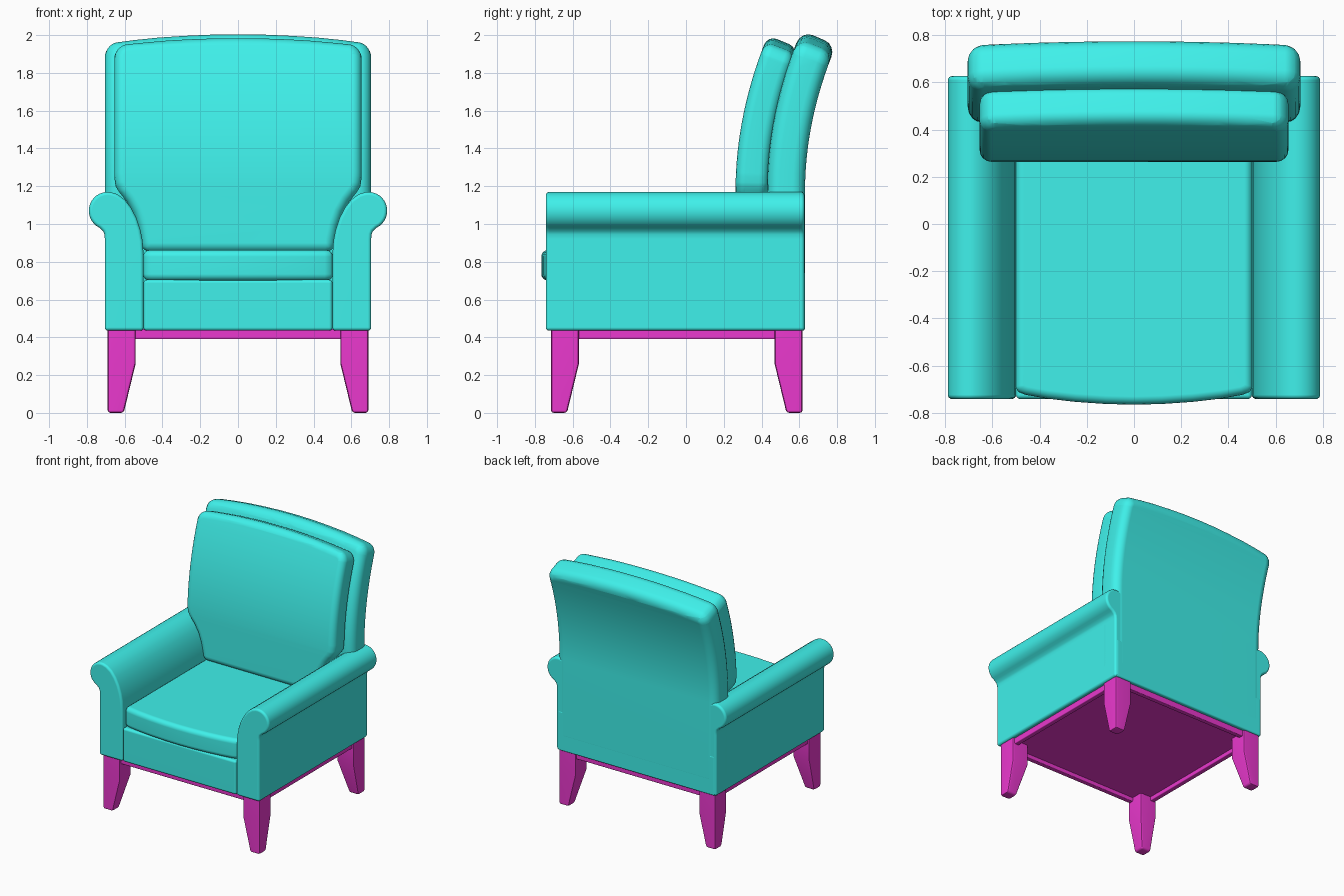
import bpy, bmesh, math
from mathutils import Vector

if "Cube" in bpy.data.objects:
    bpy.data.objects.remove(bpy.data.objects["Cube"])


def material(name, rgb):
    m = bpy.data.materials.new(name)
    m.diffuse_color = (*rgb, 1)
    m.use_nodes = True
    m.node_tree.nodes["Principled BSDF"].inputs["Base Color"].default_value = m.diffuse_color
    return m


FABRIC = material("teal_fabric", (0.05, 0.88, 0.83))
WOOD = material("magenta_wood", (0.83, 0.04, 0.62))


def finish(bm, name, mat):
    bmesh.ops.recalc_face_normals(bm, faces=bm.faces)
    me = bpy.data.meshes.new(name)
    bm.to_mesh(me)
    bm.free()
    me.materials.append(mat)
    me.polygons.foreach_set("use_smooth", [True] * len(me.polygons))
    me.set_sharp_from_angle(angle=math.radians(40))
    ob = bpy.data.objects.new(name, me)
    bpy.context.collection.objects.link(ob)
    wn = ob.modifiers.new("weighted_normals", 'WEIGHTED_NORMAL')
    wn.keep_sharp = True
    return ob


def round_edges(bm, radius, segments=4):
    bmesh.ops.recalc_face_normals(bm, faces=bm.faces)
    edges = [e for e in bm.edges if e.calc_face_angle(0) > 0.7]
    bmesh.ops.bevel(bm, geom=edges, offset=radius, segments=segments, profile=0.5,
                    affect='EDGES', clamp_overlap=False)


def prism(name, outline, axis, lo, hi, radius, mat=FABRIC, lean=False):
    """Extrude an outline along y or z, round its edges, optionally lean it back."""
    place = (lambda u, v, t: (u, t, v)) if axis == 'y' else (lambda u, v, t: (u, v, t))
    bm = bmesh.new()
    a = [bm.verts.new(place(u, v, lo)) for u, v in outline]
    b = [bm.verts.new(place(u, v, hi)) for u, v in outline]
    bm.faces.new(a)
    bm.faces.new(b)
    n = len(a)
    for i in range(n):
        j = (i + 1) % n
        bm.faces.new((a[i], a[j], b[j], b[i]))
    round_edges(bm, radius)
    if lean:
        for k in range(16):
            bmesh.ops.bisect_plane(bm, geom=bm.verts[:] + bm.edges[:] + bm.faces[:],
                                   plane_co=(0, 0, 1.17 + 0.05 * k), plane_no=(0, 0, 1))
        mid = (lo + hi) / 2
        for v in bm.verts:
            h = max(0, v.co.z - 1.17)
            ang, t = math.atan(0.52 * h), v.co.y - mid
            v.co.y = mid + 0.26 * h * h + t * math.cos(ang)
            v.co.z -= t * math.sin(ang)
    return finish(bm, name, mat)


def box(name, x0, x1, y0, y1, z0, z1, radius, mat=FABRIC):
    return prism(name, [(x0, y0), (x1, y0), (x1, y1), (x0, y1)], 'z', z0, z1, radius, mat)


def arc(cx, cz, r, start, end, steps):
    return [(cx + r * math.cos(math.radians(start + (end - start) * i / steps)),
             cz + r * math.sin(math.radians(start + (end - start) * i / steps)))
            for i in range(steps + 1)]


def mirrored(half):
    return half + [(-x, z) for x, z in reversed(half) if x > 1e-6]


# Rolled arms
arm = [(0.705, 0.435), (0.5, 0.435), (0.5, 0.84), (0.505, 0.91), (0.517, 0.97),
       (0.537, 1.03), (0.565, 1.085), (0.6, 1.13), (0.64, 1.158)]
arm += arc(0.69, 1.07, 0.1, 100, -65, 14) + [(0.714, 0.962), (0.707, 0.945), (0.705, 0.92)]
for side, s in (("right", 1), ("left", -1)):
    prism(side + "_arm", [(s * x, z) for x, z in arm], 'y', -0.742, 0.627, 0.018)

# Seat base and lower back
box("seat_base", -0.5, 0.5, -0.742, 0.5, 0.435, 0.705, 0.018)
box("lower_back", -0.69, 0.69, 0.45, 0.629, 0.435, 0.75, 0.012)

# Seat cushion with a bowed front
seat = [(0.503, 0.43), (0.503, -0.69), (0.49, -0.712), (0.46, -0.724), (0.37, -0.74),
        (0.25, -0.754), (0.12, -0.763), (0, -0.766)]
prism("seat_cushion", mirrored(seat), 'z', 0.7, 0.862, 0.035)

# Leaning back panel with an arched top
back = [(0.705, 0.5)] + arc(0.63, 1.87, 0.075, 0, 82, 7)
back += [(0.55, 1.956), (0.42, 1.969), (0.28, 1.978), (0.14, 1.984), (0, 1.986)]
prism("back_panel", mirrored(back), 'y', 0.43, 0.63, 0.065, lean=True)

# Back cushion, shaped to fit between the arms
pad = [(0.51, 0.85), (0.515, 0.92), (0.53, 0.99), (0.555, 1.06), (0.59, 1.12), (0.63, 1.17),
       (0.648, 1.2), (0.655, 1.25)]
pad += arc(0.58, 1.86, 0.075, 0, 82, 7)
pad += [(0.48, 1.945), (0.36, 1.955), (0.24, 1.961), (0.12, 1.965), (0, 1.966)]
prism("back_cushion", mirrored(pad), 'y', 0.262, 0.435, 0.05, lean=True)

# Tapered legs with straight outer faces
for end, oy, sy in (("front", -0.715, 1), ("back", 0.617, -1)):
    for side, s in (("right", 1), ("left", -1)):
        bm = bmesh.new()
        rings = []
        for z, w in ((0, 0.085), (0.26, 0.148), (0.45, 0.148)):
            rings.append([bm.verts.new((s * (0.69 - u * w), oy + sy * v * w, z))
                          for u, v in ((0, 0), (1, 0), (1, 1), (0, 1))])
        bm.faces.new(rings[0])
        bm.faces.new(rings[2])
        for lower, upper in zip(rings, rings[1:]):
            for i in range(4):
                j = (i + 1) % 4
                bm.faces.new((lower[i], lower[j], upper[j], upper[i]))
        round_edges(bm, 0.015, 2)
        finish(bm, f"{end}_{side}_leg", WOOD)

# Wooden rails and underside panel
for side, s in (("right", 1), ("left", -1)):
    x0, x1 = sorted((s * 0.635, s * 0.675))
    box(side + "_rail", x0, x1, -0.6, 0.5, 0.39, 0.445, 0.006, WOOD)
box("front_rail", -0.56, 0.56, -0.7, -0.66, 0.39, 0.445, 0.006, WOOD)
box("back_rail", -0.56, 0.56, 0.562, 0.602, 0.39, 0.445, 0.006, WOOD)
box("underside_panel", -0.65, 0.65, -0.67, 0.575, 0.42, 0.445, 0.004, WOOD)
